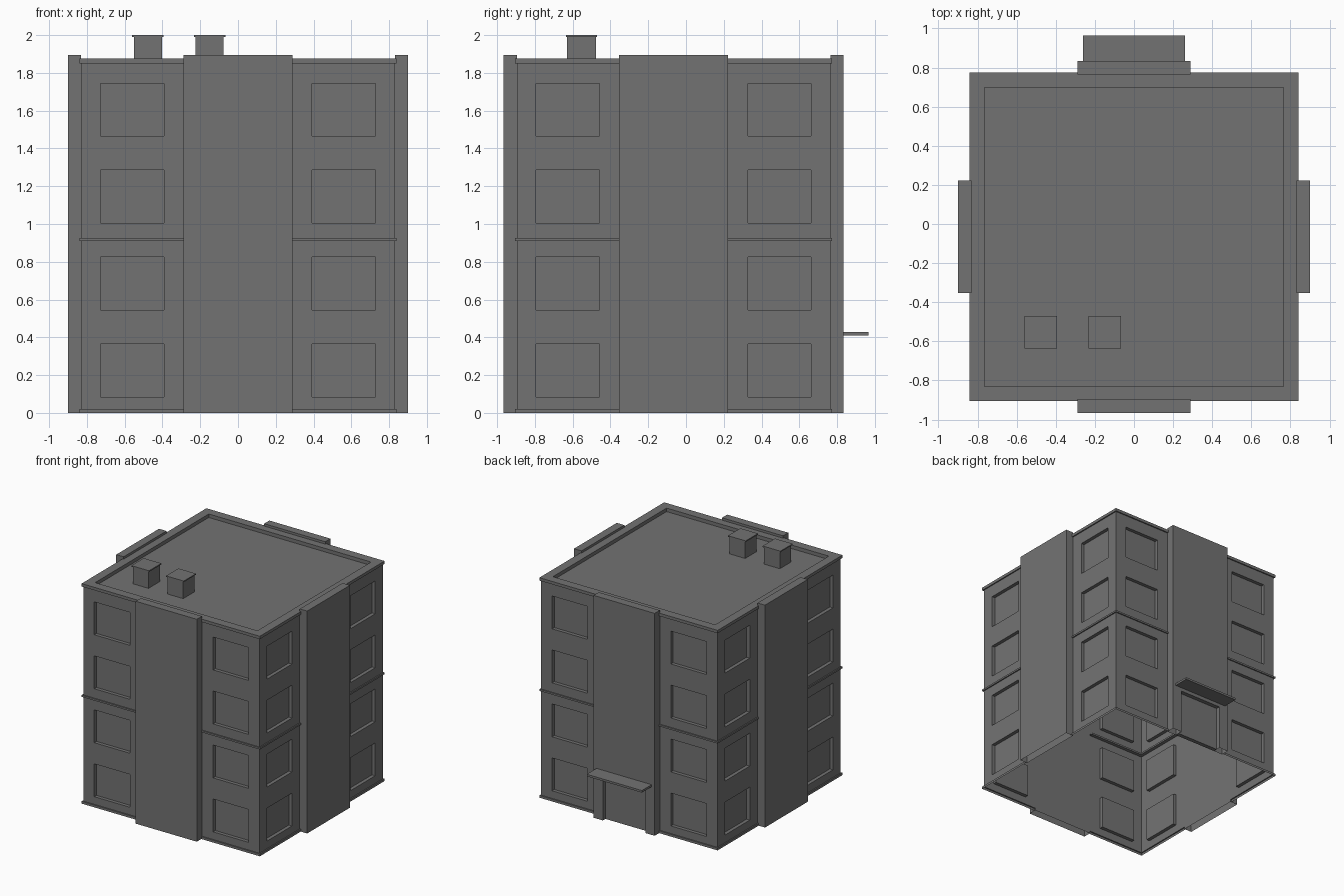
import bpy, bmesh
from math import pi
from mathutils import Matrix, Vector

if "Cube" in bpy.data.objects:
    bpy.data.objects.remove(bpy.data.objects["Cube"])

CY = -0.066          # building centre in y
H = 0.83             # wall half width
P = 0.288            # pilaster half width
BAND = 0.01          # how far the ledges stick out
TOP = 1.875
WIN = [(0.085 + 0.46 * i, 0.365 + 0.46 * i) for i in range(4)]

# dark grey for the whole building
grey = bpy.data.materials.new("dark_grey")
grey.diffuse_color = (0.171, 0.171, 0.171, 1)
grey.use_nodes = True
grey.node_tree.nodes["Principled BSDF"].inputs["Base Color"].default_value = grey.diffuse_color


def finish(name, bm):
    bmesh.ops.remove_doubles(bm, verts=bm.verts, dist=1e-5)
    me = bpy.data.meshes.new(name)
    bm.to_mesh(me)
    bm.free()
    me.materials.append(grey)
    ob = bpy.data.objects.new(name, me)
    bpy.context.collection.objects.link(ob)
    return ob


def box(name, x0, x1, y0, y1, z0, z1):
    bm = bmesh.new()
    bmesh.ops.create_cube(bm, size=1)
    for v in bm.verts:
        v.co = Vector((x0 if v.co.x < 0 else x1,
                       y0 if v.co.y < 0 else y1,
                       z0 if v.co.z < 0 else z1))
    return finish(name, bm)


def place(k):
    return Matrix.Translation((0, CY, 0)) @ Matrix.Rotation(k * pi / 2, 4, 'Z')


# wall profile: (height, outward offset), with base, middle and top ledges
prof = [(0, BAND), (0.02, BAND), (0.02, 0)]
for i, w in enumerate(WIN):
    prof += [(w[0], 0), (w[1], 0)]
    if i == 1:
        prof += [(0.91, 0), (0.91, BAND), (0.925, BAND), (0.925, 0)]
prof += [(1.85, 0), (1.85, BAND), (TOP, BAND)]


def wall(name, k):
    bm = bmesh.new()
    M = place(k)

    def quad(*pts):
        bm.faces.new([bm.verts.new(M @ Vector((u, -d, z))) for u, d, z in pts])

    cols = [-H, -0.728, -0.393, -P, P, 0.393, 0.728, H]
    depth = 0.03
    for c in range(7):
        if c == 3:
            continue                       # the pilaster closes the middle
        a, b = cols[c], cols[c + 1]
        for (z0, o0), (z1, o1) in zip(prof, prof[1:]):
            if c in (1, 5) and (z0, z1) in WIN:
                # recessed window
                d = H - depth
                quad((a, d, z0), (b, d, z0), (b, d, z1), (a, d, z1))
                quad((a, H, z0), (b, H, z0), (b, d, z0), (a, d, z0))
                quad((a, d, z1), (b, d, z1), (b, H, z1), (a, H, z1))
                quad((a, H, z0), (a, d, z0), (a, d, z1), (a, H, z1))
                quad((b, d, z0), (b, H, z0), (b, H, z1), (b, d, z1))
                continue
            a0, a1 = (a - o0, a - o1) if c == 0 else (a, a)
            b0, b1 = (b + o0, b + o1) if c == 6 else (b, b)
            quad((a0, H + o0, z0), (b0, H + o0, z0),
                 (b1, H + o1, z1), (a1, H + o1, z1))
    # inner side of the middle ledge, seen through the open base
    i = H - 0.03
    for a, b, e, f in ((-H, -P, -i, -P), (P, H, P, i)):
        quad((e, i, 0.91), (f, i, 0.91), (b, H, 0.91), (a, H, 0.91))
        quad((f, i, 0.91), (e, i, 0.91), (e, i, 0.925), (f, i, 0.925))
    return finish(name, bm)


def pilaster(name, k, outline):
    bm = bmesh.new()
    M = place(k)
    f = bm.faces.new([bm.verts.new(M @ Vector((u, -0.9, z))) for u, z in outline])
    ext = bmesh.ops.extrude_face_region(bm, geom=[f], use_keep_orig=True)
    move = M.to_3x3() @ Vector((0, 0.07, 0))
    for v in ext['geom']:
        if isinstance(v, bmesh.types.BMVert):
            v.co += move
    bmesh.ops.recalc_face_normals(bm, faces=bm.faces)
    # open underneath
    low = [g for g in bm.faces if all(v.co.z < 0.001 for v in g.verts)]
    bmesh.ops.delete(bm, geom=low, context='FACES')
    return finish(name, bm)


# four walls, each with a full-height pilaster; the back one has a doorway
D, DZ = 0.2, 0.38
plain = [(-P, 0), (P, 0), (P, 1.895), (-P, 1.895)]
door = [(-P, 0), (-D, 0), (-D, DZ), (D, DZ), (D, 0), (P, 0), (P, 1.895), (-P, 1.895)]
for k, side in enumerate(("front", "right", "back", "left")):
    wall(side + "_wall", k)
    pilaster(side + "_pilaster", k, door if side == "back" else plain)

# door panel and canopy
box("door", -D, D, CY + H, CY + H + 0.035, 0, DZ)
box("door_canopy", -0.26, 0.26, CY + 0.9, 0.965, 0.41, 0.428)

# roof: parapet rim, inner drop and sunken floor
bm = bmesh.new()
rings = [[bm.verts.new((sx * r, CY + sy * r, z))
          for sx, sy in ((-1, -1), (1, -1), (1, 1), (-1, 1))]
         for r, z in ((H + BAND, TOP), (0.765, TOP), (0.765, 1.845))]
for lo, hi in zip(rings, rings[1:]):
    for i in range(4):
        j = (i + 1) % 4
        bm.faces.new((lo[i], lo[j], hi[j], hi[i]))
bm.faces.new(rings[-1])
finish("roof", bm)

# two vents with thin caps
for i, x in enumerate((-0.477, -0.15)):
    y = -0.553
    box(f"vent_{i + 1}", x - 0.074, x + 0.074, y - 0.076, y + 0.076, 1.845, 1.99)
    box(f"vent_cap_{i + 1}", x - 0.083, x + 0.083, y - 0.083, y + 0.083, 1.99, 2.0)
